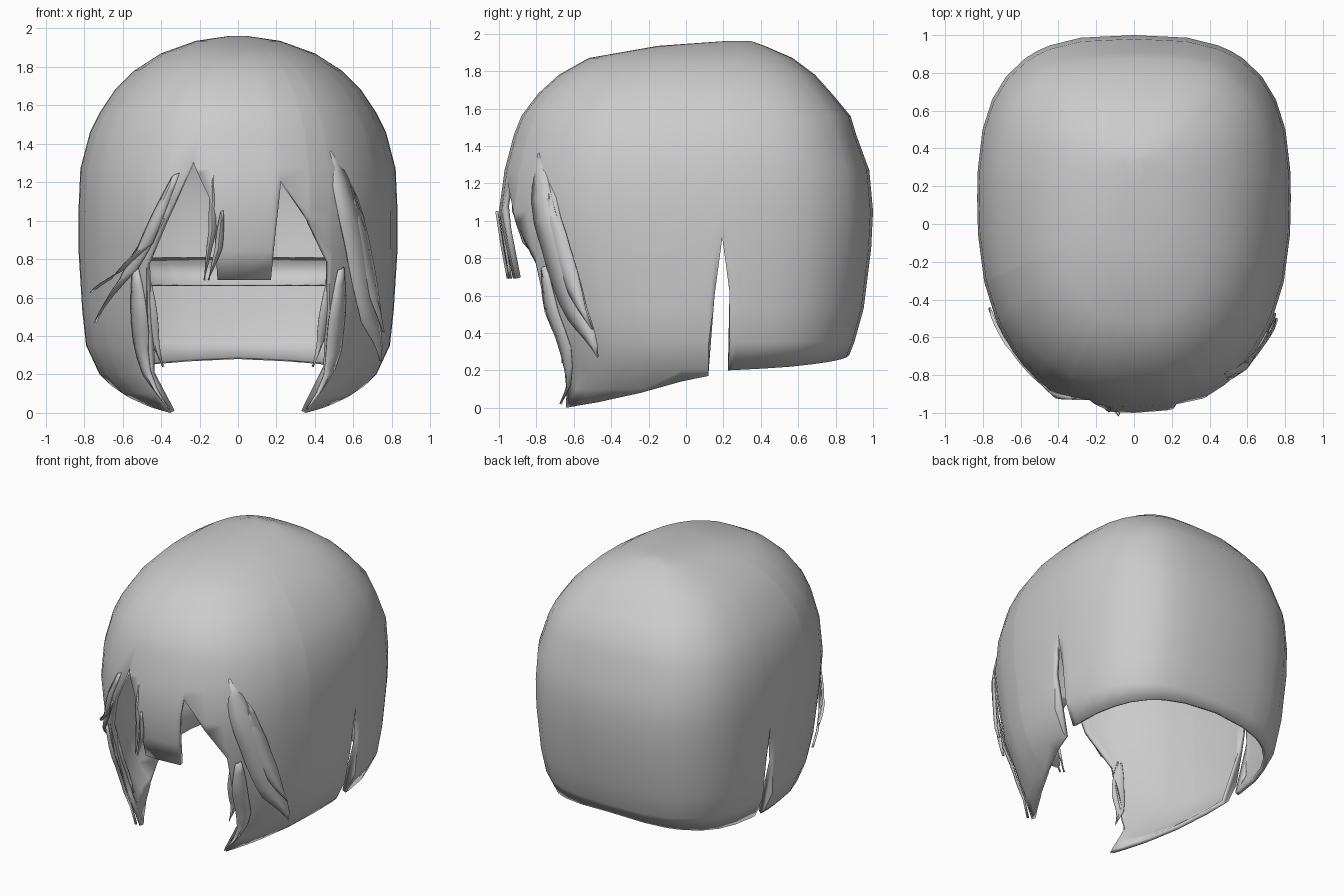
import bpy, bmesh, math

cube = bpy.data.objects.get("Cube")
if cube:
    bpy.data.objects.remove(cube, do_unlink=True)

hair = bpy.data.materials.new("hair_grey")
hair.use_nodes = True
GREY = (0.6, 0.6, 0.6, 1)
hair.diffuse_color = GREY
hair.node_tree.nodes["Principled BSDF"].inputs["Base Color"].default_value = GREY

# Head rings: height, half width, front y, back y
RINGS = [(0, .5, -.86, .72), (.1, .62, -.79, .78), (.2, .72, -.78, .84),
         (.35, .79, -.8, .9), (.53, .81, -.89, .95), (.85, .83, -.96, .99),
         (1.05, .83, -1, 1), (1.27, .82, -.97, .98), (1.46, .77, -.92, .91),
         (1.56, .72, -.88, .88), (1.68, .64, -.79, .78), (1.78, .54, -.68, .69),
         (1.87, .4, -.52, .57), (1.935, .22, -.15, .42), (1.96, .05, .2, .35)]

# Hem height by angle from the front: one side (mirrored), then the fringe
SIDE = [(42, 0), (56, .03), (71, .08), (90.3, .17), (91, .6), (92.2, .91),
        (93.8, .62), (94.3, .2), (120, .22), (150, .25), (180, .28)]
FRINGE = [(-33, .3), (-32, .77), (-22, 1.05), (-14, 1.31), (-7.5, 1.1),
          (-6.2, .9), (-5.5, .69), (9.5, .69), (11, .95), (13, 1.21),
          (23, 1.0), (32, .78), (33, .35)]
HEM = [(-a, z) for a, z in reversed(SIDE)] + FRINGE + SIDE


def lerp_table(table, key):
    """Linear lookup in a table sorted by its first column."""
    for a, b in zip(table, table[1:]):
        if key <= b[0]:
            t = max(0, (key - a[0]) / (b[0] - a[0]))
            return [p + (q - p) * t for p, q in zip(a, b)]
    return list(table[-1])


def surf(angle, z, off=0):
    """Point on the rounded head form, 0 degrees being the front."""
    _, rx, front, back = lerp_table(RINGS, z)
    mid = max(.1, (front + back) / 2)
    s, c = math.sin(math.radians(angle)), math.cos(math.radians(angle))
    power = 2 / 2.3 if c > 0 else 2 / 2.9
    ry = (mid - front if c > 0 else back - mid) + off
    x = math.copysign(abs(s) ** power, s) * (rx + off)
    y = mid - math.copysign(abs(c) ** power, c) * ry
    return x, y, z


def grid_object(name, columns, thick, closed=False):
    bm = bmesh.new()
    cols = [[bm.verts.new(p) for p in col] for col in columns]
    pairs = list(zip(cols, cols[1:]))
    if closed:
        pairs.append((cols[-1], cols[0]))
        bm.faces.new([c[-1] for c in cols])
    for a, b in pairs:
        for j in range(len(a) - 1):
            bm.faces.new((a[j], b[j], b[j + 1], a[j + 1]))
    bmesh.ops.remove_doubles(bm, verts=bm.verts[:], dist=.0005)
    bmesh.ops.recalc_face_normals(bm, faces=bm.faces[:])
    mesh = bpy.data.meshes.new(name)
    bm.to_mesh(mesh)
    bm.free()
    mesh.materials.append(hair)
    ob = bpy.data.objects.new(name, mesh)
    bpy.context.collection.objects.link(ob)
    mod = ob.modifiers.new("thickness", 'SOLIDIFY')
    mod.thickness, mod.offset = thick, -1
    bpy.ops.object.select_all(action='DESELECT')
    ob.select_set(True)
    bpy.context.view_layer.objects.active = ob
    bpy.ops.object.shade_smooth_by_angle(angle=math.radians(50))
    return ob


# Main bob, clipped at the hem
angles = {a for a, z in HEM} | {float(a) for a in range(-168, 180, 12)}
columns = []
for a in sorted(angles - {180}):
    hem = lerp_table(HEM, a)[1]
    columns.append([surf(a, max(r[0], hem)) for r in RINGS])
grid_object("hair_bob", columns, .03, closed=True)

# Sloping inner ledge across the back
grid_object("inner_ledge", [[surf(a, .8, -.05), surf(a, .66, -.19)]
                            for a in range(110, 251, 10)], .01)


def lock(name, path, width):
    """Tapered strand along (angle, height, offset) points."""
    n = len(path) - 1
    cols = []
    for i in range(4 * n + 1):
        t = i / 4
        k = min(int(t), n - 1)
        a, z, off = [p + (q - p) * (t - k) for p, q in zip(path[k], path[k + 1])]
        w = width * max(.02, math.sin(math.pi * (.12 + .88 * t / n)))
        cols.append([surf(a - w, z - w * .006, off), surf(a, z, off + .012),
                     surf(a + w, z + w * .006, off)])
    grid_object(name, cols, .006)


# Loose strands over the temples
lock("left_temple_lock", [(34, 1.36, -.01), (44, .9, .02), (51, .5, .05), (58, .27, .1)], 6)
lock("left_outer_lock", [(42, 1.2, -.01), (48, .8, .03), (57, .42, .08)], 4)
lock("right_temple_lock", [(-20, 1.24, 0), (-32, .86, .02), (-45, .72, .03), (-62, .63, .03)], 4)
lock("right_outer_lock", [(-26, 1.0, 0), (-40, .72, .02), (-62, .47, .02)], 5)

# Thin strands beside the fringe
lock("fringe_strand_inner", [(-7, 1.25, -.01), (-7, .95, 0), (-9.5, .69, .02)], 1.3)
lock("fringe_strand_outer", [(-4, 1.05, .01), (-5, .85, .02), (-8, .69, .03)], 1.2)

# Layered strands along both front edges
for side, word in ((1, "left"), (-1, "right")):
    lock(word + "_cheek_strand", [(36 * side, .8, -.03), (33 * side, .5, -.04),
                                  (30 * side, .24, -.03)], 3)
    lock(word + "_jaw_strand", [(37 * side, .75, .01), (36 * side, .4, .01),
                                (39 * side, .02, .01)], 4)
